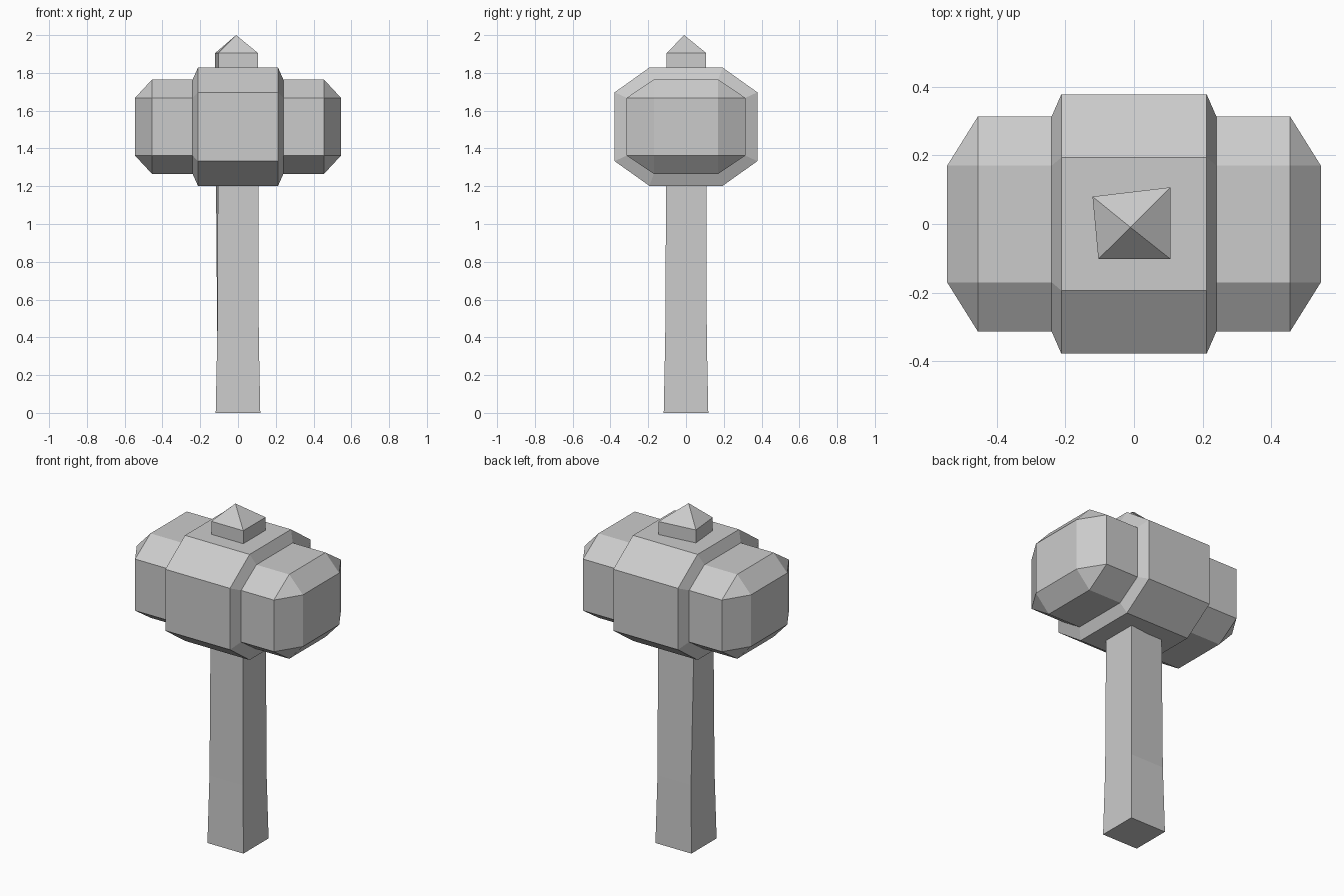
import bpy
import bmesh

cube = bpy.data.objects.get("Cube")
if cube:
    bpy.data.objects.remove(cube, do_unlink=True)

# Single plain grey for the whole hammer
grey = bpy.data.materials.new("plain grey")
grey.use_nodes = True
grey.diffuse_color = (0.6, 0.6, 0.6, 1)
bsdf = grey.node_tree.nodes["Principled BSDF"]
bsdf.inputs["Base Color"].default_value = grey.diffuse_color


def loft(name, rings):
    """Skin equal-length rings of points, cap both ends, weld collapsed points."""
    bm = bmesh.new()
    loops = [[bm.verts.new(p) for p in ring] for ring in rings]
    n = len(loops[0])
    for a, b in zip(loops, loops[1:]):
        for i in range(n):
            j = (i + 1) % n
            bm.faces.new((a[i], a[j], b[j], b[i]))
    bm.faces.new(loops[0])
    bm.faces.new(loops[-1])
    bmesh.ops.remove_doubles(bm, verts=bm.verts, dist=0.0005)
    bmesh.ops.recalc_face_normals(bm, faces=bm.faces)
    mesh = bpy.data.meshes.new(name)
    bm.to_mesh(mesh)
    bm.free()
    mesh.materials.append(grey)
    obj = bpy.data.objects.new(name, mesh)
    bpy.context.collection.objects.link(obj)
    return obj


HEAD_Z = 1.515


def octagon(x, wide, flat_y, tall, flat_z):
    """Rectangle section at x with its four corners cut off."""
    pts = [(wide, flat_z), (flat_y, tall), (-flat_y, tall), (-wide, flat_z),
           (-wide, -flat_z), (-flat_y, -tall), (flat_y, -tall), (wide, -flat_z)]
    return [(x, y, HEAD_Z + z) for y, z in pts]


# Hammer head: chamfered striking ends with a raised band in the middle
end = (0.17, 0.17, 0.153, 0.153)
block = (0.314, 0.17, 0.25, 0.153)
band = (0.378, 0.194, 0.313, 0.182)
half = [(0.545, end), (0.455, block), (0.24, block), (0.212, band)]
sections = [(-x, s) for x, s in half] + [(x, s) for x, s in reversed(half)]
loft("hammer_head", [octagon(x, *s) for x, s in sections])


def square(r, z):
    return [(-r, -r, z), (r, -r, z), (r, r, z), (-r, r, z)]


def skewed(z):
    """Upper shaft section, with its back corner on the -x side pulled askew."""
    return [(-0.104, -0.102, z), (0.106, -0.102, z), (0.106, 0.107, z), (-0.121, 0.08, z)]


# Handle flares slightly toward the foot
loft("handle", [square(0.118, 0), square(0.11, 0.4), skewed(1.8)])

# Cap on top of the head, ending in a low pyramid
loft("pointed_cap", [skewed(1.8), skewed(1.905), [(-0.01, -0.01, 2.0)] * 4][:2])
bm = bmesh.new()
cap = bpy.data.objects["pointed_cap"].data
bm.from_mesh(cap)
bm.faces.ensure_lookup_table()
top = max(bm.faces, key=lambda f: f.calc_center_median().z)
tip = bmesh.ops.poke(bm, faces=[top])["verts"][0]
tip.co = (-0.01, -0.01, 2.0)
bm.to_mesh(cap)
bm.free()
